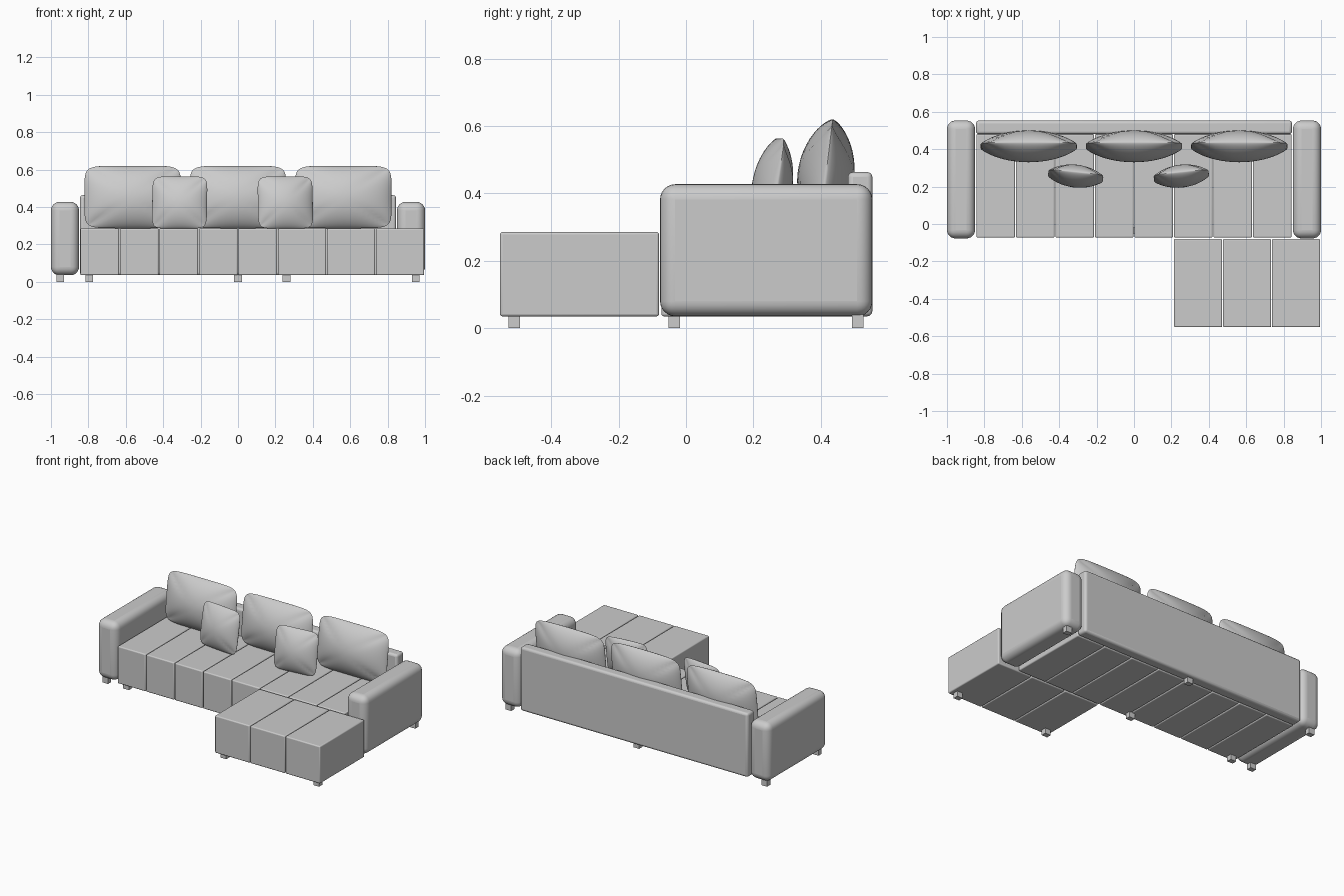
import bpy, bmesh, math

if "Cube" in bpy.data.objects:
    bpy.data.objects.remove(bpy.data.objects["Cube"])


def smooth(obj, angle=40):
    bpy.ops.object.select_all(action='DESELECT')
    obj.select_set(True)
    bpy.context.view_layer.objects.active = obj
    bpy.ops.object.shade_smooth_by_angle(angle=math.radians(angle))


def block(name, x0, x1, y0, y1, z0, z1, bevel=0.0, segments=3):
    """Axis-aligned box with optional rounded edges."""
    bpy.ops.mesh.primitive_cube_add(
        size=1, location=((x0 + x1) / 2, (y0 + y1) / 2, (z0 + z1) / 2))
    obj = bpy.context.object
    obj.name = name
    obj.scale = (x1 - x0, y1 - y0, z1 - z0)
    bpy.ops.object.transform_apply(location=False, rotation=False, scale=True)
    if bevel:
        mod = obj.modifiers.new("rounding", 'BEVEL')
        mod.width = bevel
        mod.segments = segments
        smooth(obj)
    return obj


def pillow(name, location, width, height, thickness, tilt, turn=0.0, n=24):
    """Stuffed cushion: two bulging sheets meeting in a sharp rounded seam."""
    bm = bmesh.new()
    for side in (-1, 1):
        rows = []
        for j in range(n + 1):
            row = []
            for i in range(n + 1):
                u = math.sin(math.pi / 2 * (2 * i / n - 1))
                v = math.sin(math.pi / 2 * (2 * j / n - 1))
                norm = (abs(u) ** 7 + abs(v) ** 7) ** (1 / 7)
                k = max(abs(u), abs(v)) / norm if norm > 1e-6 else 1
                bulge = max(0, (1 - u * u) * (1 - v * v)) ** 0.7
                row.append(bm.verts.new((u * k * width / 2,
                                         side * bulge * thickness / 2,
                                         v * k * height / 2)))
            rows.append(row)
        for j in range(n):
            for i in range(n):
                bm.faces.new((rows[j][i], rows[j][i + 1],
                              rows[j + 1][i + 1], rows[j + 1][i]))
    bmesh.ops.remove_doubles(bm, verts=bm.verts, dist=1e-5)
    bmesh.ops.recalc_face_normals(bm, faces=bm.faces)
    mesh = bpy.data.meshes.new(name)
    bm.to_mesh(mesh)
    bm.free()
    obj = bpy.data.objects.new(name, mesh)
    bpy.context.collection.objects.link(obj)
    obj.location = location
    obj.rotation_euler = (math.radians(-tilt), 0, math.radians(turn))
    smooth(obj, 50)
    return obj


BASE, SEAT = 0.035, 0.285

# Seat: eight upholstered strips side by side
w = 1.69 / 8
for i in range(8):
    x = -0.845 + i * w
    block(f"seat_strip_{i + 1}", x + 0.002, x + w - 0.002, -0.073, 0.48, BASE, SEAT, 0.007)

# Chaise: three strips in front of the right end
w = 0.785 / 3
for i in range(3):
    x = 0.212 + i * w
    block(f"chaise_strip_{i + 1}", x + 0.002, x + w - 0.002, -0.552, -0.08, BASE, SEAT, 0.007)

# Backrest panel and rounded arms
block("backrest", -0.845, 0.845, 0.48, 0.553, BASE, 0.463, 0.015)
for side, x in (("left", -0.925), ("right", 0.925)):
    block(f"{side}_arm", x - 0.075, x + 0.075, -0.077, 0.553, BASE, 0.427, 0.045, 6)

# Large back cushions
for i, x in enumerate((-0.563, 0, 0.563)):
    pillow(f"back_cushion_{i + 1}", (x, 0.415, 0.453), 0.515, 0.336, 0.168, 7)

# Small throw pillows, turned toward each other
for side, x, turn in (("left", -0.312, -6), ("right", 0.253, 6)):
    pillow(f"{side}_throw_pillow", (x, 0.256, 0.424), 0.295, 0.282, 0.118, 9, turn)

# Short square feet
feet = [(-0.95, 0.51), (0, 0.51), (0.95, 0.51), (-0.95, -0.035), (-0.795, -0.035),
        (0, -0.035), (0.26, -0.51), (0.95, -0.51)]
for i, (x, y) in enumerate(feet):
    block(f"foot_{i + 1}", x - 0.021, x + 0.021, y - 0.017, y + 0.017, 0, 0.04)
